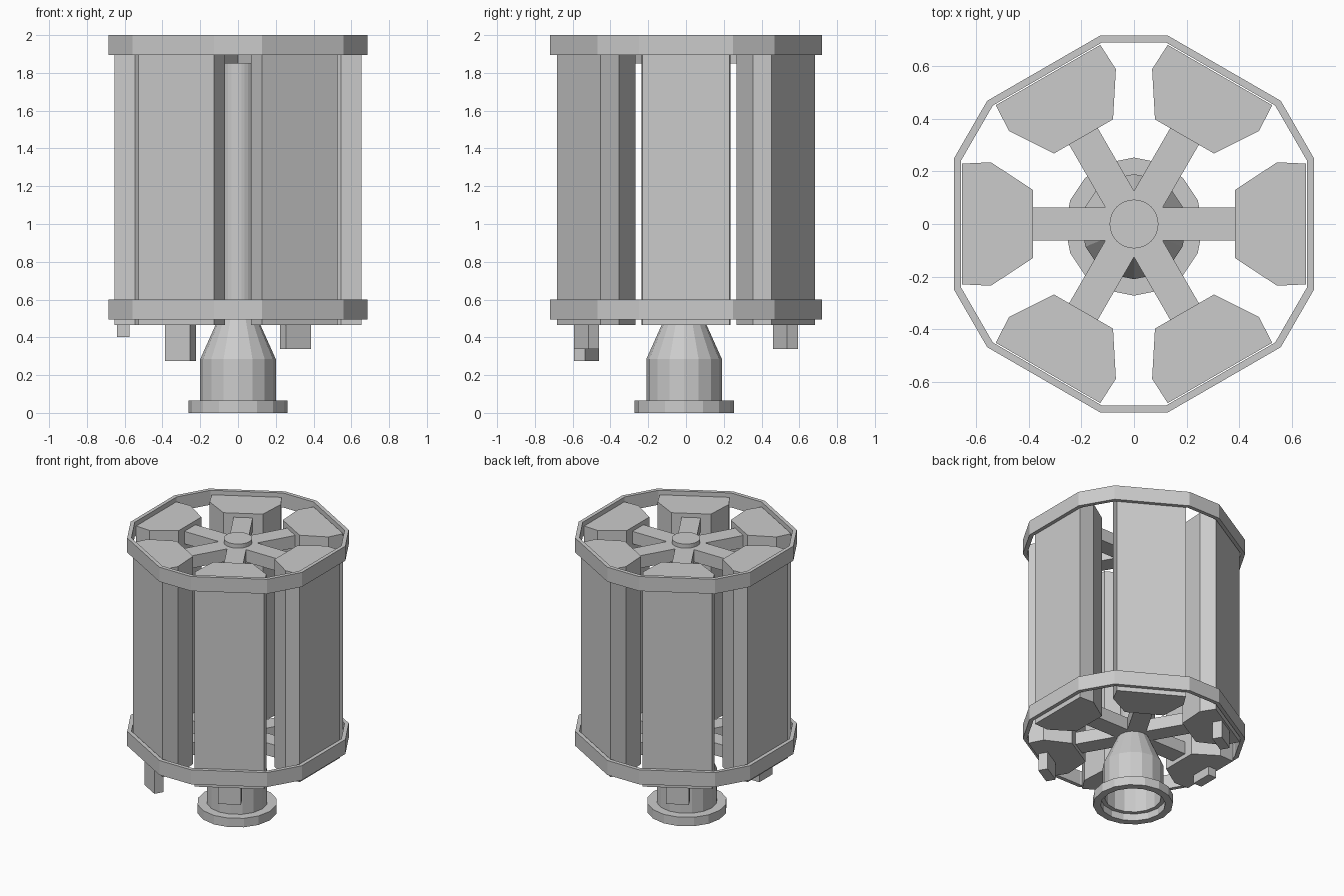
import bpy, bmesh
from math import sin, cos, pi, radians
from mathutils import Matrix

cube = bpy.data.objects.get("Cube")
if cube:
    bpy.data.objects.remove(cube, do_unlink=True)

grey = bpy.data.materials.new("light_grey")
grey.use_nodes = True
colour = (0.6, 0.6, 0.6, 1)
grey.diffuse_color = colour
grey.node_tree.nodes["Principled BSDF"].inputs["Base Color"].default_value = colour


def finish(name, bm, angle=0):
    """Turn a bmesh into an object, rotated about the central axis."""
    bmesh.ops.rotate(bm, verts=bm.verts, matrix=Matrix.Rotation(radians(angle), 3, "Z"))
    bmesh.ops.recalc_face_normals(bm, faces=bm.faces)
    mesh = bpy.data.meshes.new(name)
    bm.to_mesh(mesh)
    bm.free()
    mesh.materials.append(grey)
    obj = bpy.data.objects.new(name, mesh)
    bpy.context.collection.objects.link(obj)
    return obj


def prism(name, outline, z0, z1, angle=0):
    """Extrude a flat outline from z0 up to z1."""
    bm = bmesh.new()
    face = bm.faces.new([bm.verts.new((x, y, z0)) for x, y in outline])
    top = bmesh.ops.extrude_face_region(bm, geom=[face])["geom"]
    verts = [v for v in top if isinstance(v, bmesh.types.BMVert)]
    bmesh.ops.translate(bm, verts=verts, vec=(0, 0, z1 - z0))
    return finish(name, bm, angle)


def box(name, x0, x1, half_width, z0, z1, angle):
    w = half_width
    return prism(name, [(x0, -w), (x1, -w), (x1, w), (x0, w)], z0, z1, angle)


def sweep(name, loops, closed):
    """Bridge a series of equal vertex loops into a skin."""
    bm = bmesh.new()
    rows = [[bm.verts.new(p) for p in loop] for loop in loops]
    n = len(rows[0])
    pairs = list(zip(rows, rows[1:]))
    if closed:
        pairs.append((rows[-1], rows[0]))
    for a, b in pairs:
        for i in range(n):
            j = (i + 1) % n
            bm.faces.new((a[i], a[j], b[j], b[i]))
    bmesh.ops.remove_doubles(bm, verts=bm.verts, dist=0.0001)
    return finish(name, bm)


def lathe(name, profile, sides, y=0):
    steps = [2 * pi * i / sides for i in range(sides)]
    return sweep(name, [[(r * cos(a), y + r * sin(a), z) for a in steps]
                        for r, z in profile], False)


# Twelve-sided hoops with alternating long and short sides
corners = [radians(60 * k + d) for k in range(6) for d in (-20, 20)]
for name, low in (("lower_hoop", 0.495), ("upper_hoop", 1.895)):
    section = [(0.73, low), (0.73, low + 0.105), (0.702, low + 0.105), (0.702, low)]
    sweep(name, [[(r * cos(a), r * sin(a), z) for a in corners]
                 for r, z in section], True)

# Six pods, each joined to the central column by two spokes
pod_outline = [(0.655, -0.23), (0.655, 0.23), (0.545, 0.235),
               (0.385, 0.13), (0.385, -0.13), (0.545, -0.235)]
for k in range(6):
    prism(f"pod_{k + 1}", pod_outline, 0.465, 1.97, 60 * k)
    box(f"lower_spoke_{k + 1}", 0.02, 0.4, 0.063, 0.495, 0.585, 60 * k)
    box(f"upper_spoke_{k + 1}", 0.02, 0.4, 0.063, 1.85, 1.94, 60 * k)

# Stacked blocks under four of the pods
for angle, count in ((180, 1), (120, 2), (240, 3), (300, 2)):
    for i in range(count):
        top = 0.465 - 0.063 * i
        box(f"block_{angle}_{i + 1}", 0.575, 0.641, 0.076, top - 0.063, top, angle)

# Central column and the hollow docking collar below it
lathe("column", [(0, 0.5), (0.093, 0.5), (0.093, 1.97), (0, 1.97)], 32)
lathe("docking_collar", [(0, 0.53), (0.09, 0.53), (0.2, 0.285), (0.2, 0.065),
                         (0.263, 0.065), (0.263, 0), (0.213, 0), (0.213, 0.05),
                         (0.185, 0.05), (0.185, 0.28), (0.08, 0.5), (0, 0.5)], 16, -0.01)
